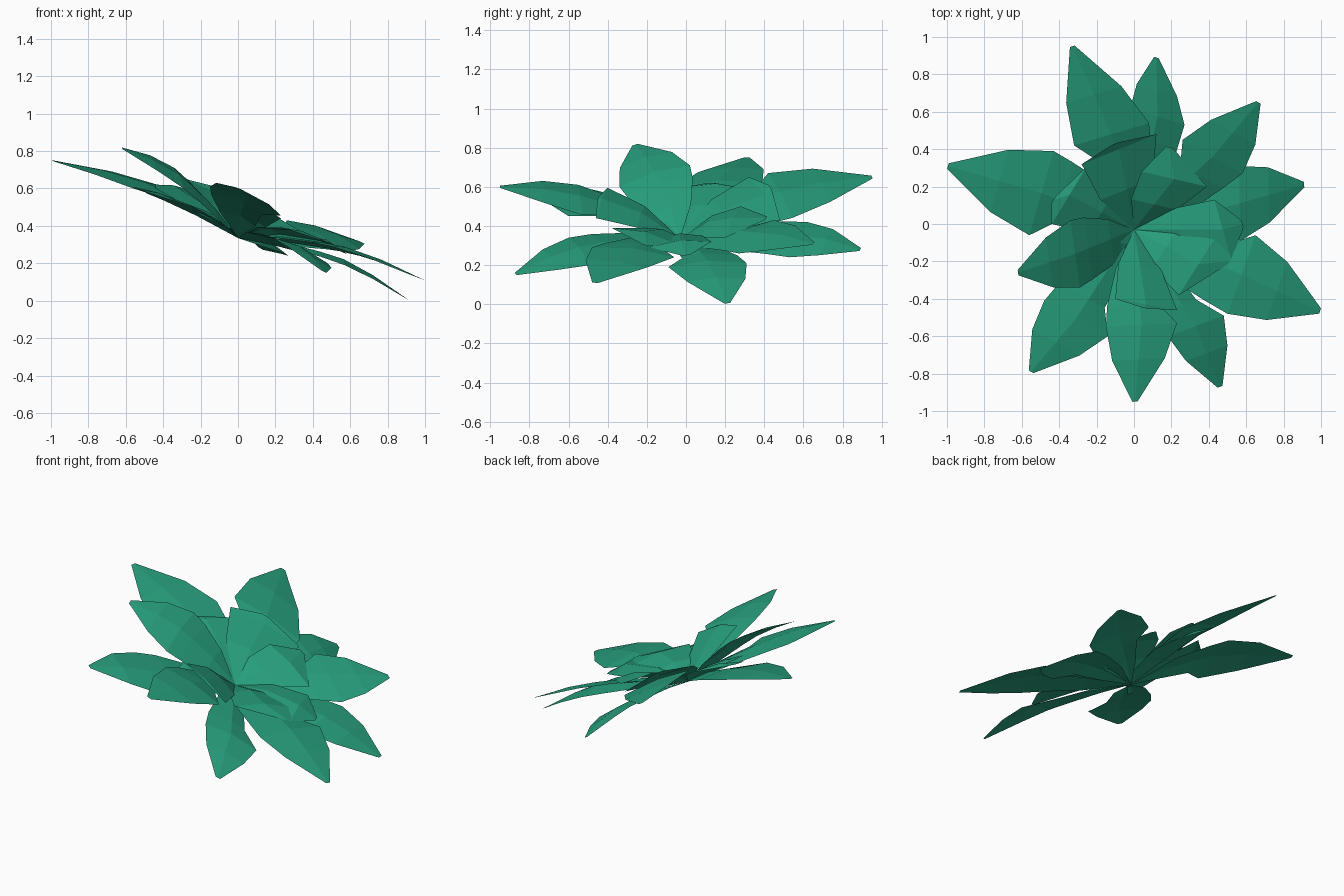
import bpy
from mathutils import Vector

if "Cube" in bpy.data.objects:
    bpy.data.objects.remove(bpy.data.objects["Cube"])

green = bpy.data.materials.new("leaf_green")
green.diffuse_color = (0.02, 0.34, 0.2, 1)
green.use_nodes = True
green.node_tree.nodes["Principled BSDF"].inputs["Base Color"].default_value = green.diffuse_color

HEART = Vector((0.0, -0.03, 0.335))   # where all leaves meet
RIDGE = 0.022                         # raised midrib


def build_leaf(name, rows):
    """Skin left / midrib / right rows into a flat-shaded leaf fanning from the heart."""
    verts, faces = [HEART], []
    for r in rows:
        verts += r
    faces += [(0, 1, 2), (0, 2, 3)]
    for i in range(len(rows) - 1):
        a = 1 + 3 * i
        faces += [(a, a + 3, a + 4, a + 1), (a + 1, a + 4, a + 5, a + 2)]
    fixed = []
    for f in faces:                   # keep every face looking up
        n = (verts[f[1]] - verts[f[0]]).cross(verts[f[2]] - verts[f[0]])
        fixed.append(f if n.z > 0 else f[::-1])
    mesh = bpy.data.meshes.new(name)
    mesh.from_pydata([tuple(v) for v in verts], [], fixed)
    mesh.materials.append(green)
    bpy.context.collection.objects.link(bpy.data.objects.new(name, mesh))


def row(mid, half, left=1.0, right=1.0, ridge=RIDGE):
    return [mid + half * left, mid + Vector((0, 0, ridge)), mid - half * right]


def outer_leaf(name, tip, left, right, smooth):
    """The smooth side (L, R or both) tapers evenly, the other is notched."""
    tip, left, right = Vector(tip), Vector(left), Vector(right)
    mid, half = (left + right) / 2, (left - right) / 2
    nl, nr = (0.92 if s in smooth else 0.5 for s in "LR")
    build_leaf(name, [
        row(HEART.lerp(mid, 0.4) + Vector((0, 0, 0.015)), half, nl * 0.65, nr * 0.8),
        row(HEART.lerp(mid, 0.78) + Vector((0, 0, 0.01)), half, nl, nr),
        [left, mid + Vector((0, 0, RIDGE)), right],
        row(mid.lerp(tip, 0.45) + Vector((0, 0, 0.01)), half * 0.74, ridge=0.015),
        row(tip, half.normalized() * 0.015, ridge=0.0)])


def inner_leaf(name, tip, left, right):
    tip, left, right = Vector(tip), Vector(left), Vector(right)
    mid, half = (left + right) / 2, (left - right) / 2
    build_leaf(name, [
        row(HEART.lerp(mid, 0.5) + Vector((0, 0, 0.02)), half * 0.7),
        [left, mid + Vector((0, 0, RIDGE)), right],
        row(tip, half.normalized() * 0.02, ridge=0.0)])


# Long outer leaves: tip, widest point on each side, evenly tapering side
outer = [
    ((-0.995, 0.31, 0.75), (-0.56, -0.06, 0.60), (-0.43, 0.39, 0.62), "R"),
    ((-0.33, 0.95, 0.65), (-0.32, 0.42, 0.67), (0.08, 0.54, 0.44), "R"),
    ((0.12, 0.89, 0.28), (-0.02, 0.62, 0.42), (0.27, 0.53, 0.24), "LR"),
    ((0.665, 0.65, 0.31), (0.26, 0.45, 0.43), (0.58, 0.27, 0.26), "R"),
    ((0.91, 0.21, 0.005), (0.56, 0.31, 0.21), (0.57, -0.09, 0.19), "L"),
    ((0.995, -0.465, 0.11), (0.65, -0.06, 0.24), (0.50, -0.48, 0.29), "R"),
    ((0.46, -0.87, 0.155), (0.18, -0.60, 0.34), (0.48, -0.49, 0.20), "L"),
    ((0.005, -0.95, 0.60), (-0.15, -0.55, 0.61), (0.23, -0.53, 0.455), "L"),
    ((-0.55, -0.79, 0.60), (-0.48, -0.41, 0.57), (-0.14, -0.60, 0.45), "L"),
    ((-0.62, -0.26, 0.815), (-0.34, 0.02, 0.71), (-0.29, -0.34, 0.60), "LR"),
]
for i, spec in enumerate(outer):
    outer_leaf(f"outer_leaf_{i + 1}", *spec)

# Short inner leaves lying over the outer ring
inner = [
    ((-0.10, 0.43, 0.60), (-0.28, 0.32, 0.65), (0.12, 0.48, 0.43)),
    ((0.19, 0.41, 0.44), (0.04, 0.28, 0.50), (0.39, 0.20, 0.34)),
    ((0.58, 0.0, 0.25), (0.43, 0.13, 0.32), (0.52, -0.19, 0.29)),
    ((0.06, -0.45, 0.54), (0.23, -0.46, 0.44), (-0.10, -0.40, 0.595)),
    ((0.51, -0.20, 0.30), (0.45, -0.05, 0.31), (0.24, -0.38, 0.39)),
    ((-0.22, -0.30, 0.47), (-0.10, -0.18, 0.41), (-0.28, -0.12, 0.52)),
    ((-0.43, 0.13, 0.62), (-0.44, 0.0, 0.60), (-0.25, 0.31, 0.59)),
]
for i, spec in enumerate(inner):
    inner_leaf(f"inner_leaf_{i + 1}", *spec)
